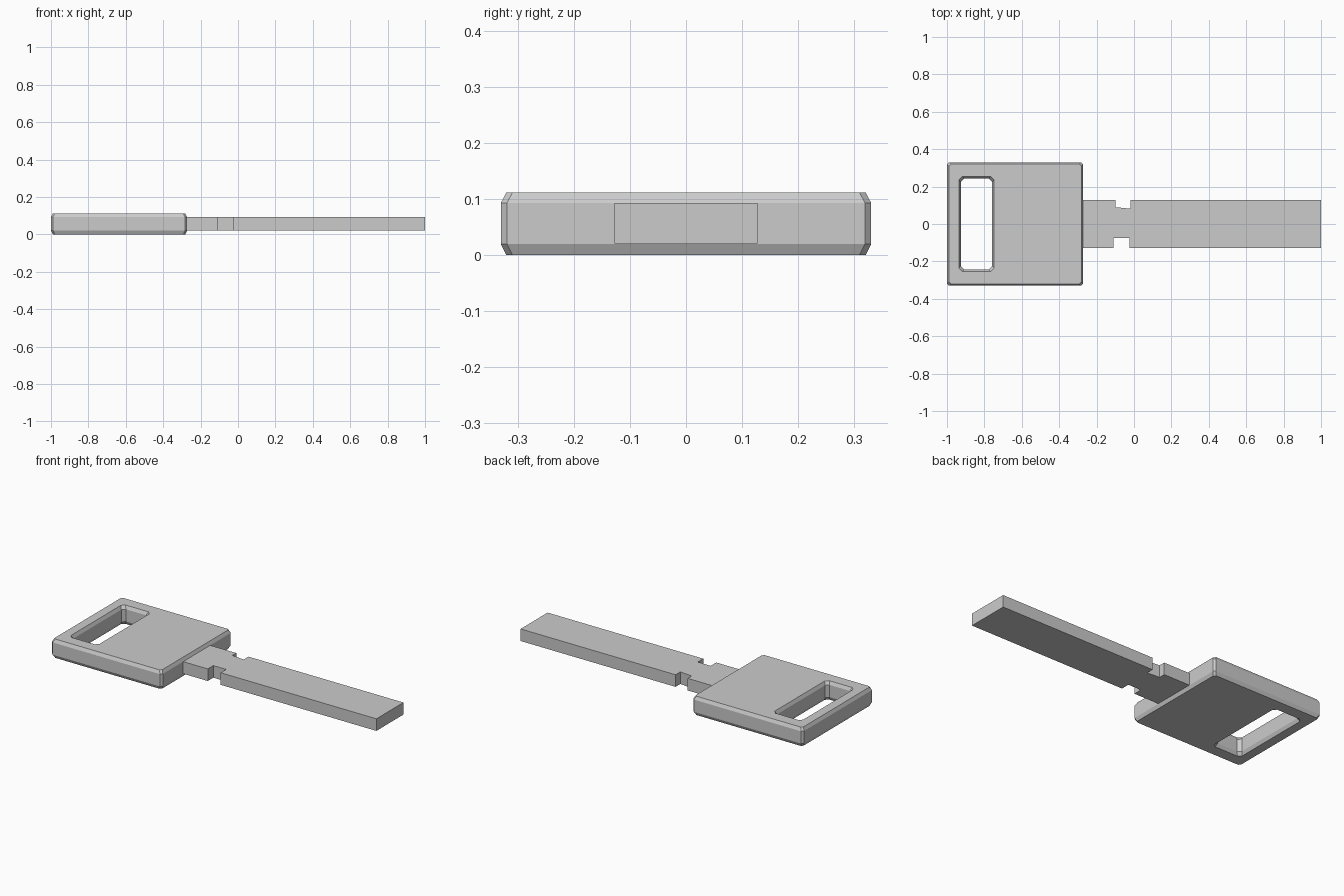
import bpy
import bmesh

cube = bpy.data.objects.get("Cube")
if cube:
    bpy.data.objects.remove(cube, do_unlink=True)

metal = bpy.data.materials.new("grey metal")
metal.use_nodes = True
GREY = (0.6, 0.6, 0.6, 1)
metal.diffuse_color = GREY
metal.node_tree.nodes["Principled BSDF"].inputs["Base Color"].default_value = GREY


def finish(bm, name):
    bmesh.ops.recalc_face_normals(bm, faces=bm.faces)
    mesh = bpy.data.meshes.new(name)
    bm.to_mesh(mesh)
    bm.free()
    mesh.materials.append(metal)
    obj = bpy.data.objects.new(name, mesh)
    bpy.context.collection.objects.link(obj)
    return obj


def cut_rectangle(x0, x1, y, cut, grow):
    """Rectangle with clipped corners, grown outwards by an offset."""
    x0, x1, y = x0 - grow, x1 + grow, y + grow
    return [(x0 + cut, -y), (x1 - cut, -y), (x1, cut - y), (x1, y - cut),
            (x1 - cut, y), (x0 + cut, y), (x0, y - cut), (x0, cut - y)]


def bridge(bm, a, b):
    for i in range(len(a)):
        j = (i + 1) % len(a)
        bm.faces.new((a[i], a[j], b[j], b[i]))


# Bow: chamfered slab with a chamfered slot right through it
bm = bmesh.new()
chamfer = 0.01
outer, slot = [], []
for z, inset in ((0, chamfer), (0.02, 0), (0.093, 0), (0.112, chamfer)):
    outline = cut_rectangle(-1, -0.272, 0.33, 0.011, -inset)
    opening = cut_rectangle(-0.926, -0.758, 0.243, 0.018, inset)
    outer.append([bm.verts.new((x, y, z)) for x, y in outline])
    slot.append([bm.verts.new((x, y, z)) for x, y in opening])
for rings in (outer, slot):
    for low, high in zip(rings, rings[1:]):
        bridge(bm, low, high)
for level in (0, -1):
    bridge(bm, outer[level], slot[level])
finish(bm, "key_bow")

# Blade: flat bar with a notch on each edge near the bow
bm = bmesh.new()
edge = 0.127
profile = [(-0.29, -edge), (-0.11, -edge), (-0.11, -0.075), (-0.025, -0.075),
           (-0.025, -edge), (1, -edge), (1, edge), (-0.02, edge),
           (-0.02, 0.082), (-0.1, 0.09), (-0.1, edge), (-0.29, edge)]
base = bm.faces.new([bm.verts.new((x, y, 0.021)) for x, y in profile])
top = bmesh.ops.extrude_face_region(bm, geom=[base], use_keep_orig=True)["geom"]
bmesh.ops.translate(bm, vec=(0, 0, 0.072),
                    verts=[v for v in top if isinstance(v, bmesh.types.BMVert)])
finish(bm, "key_blade")
